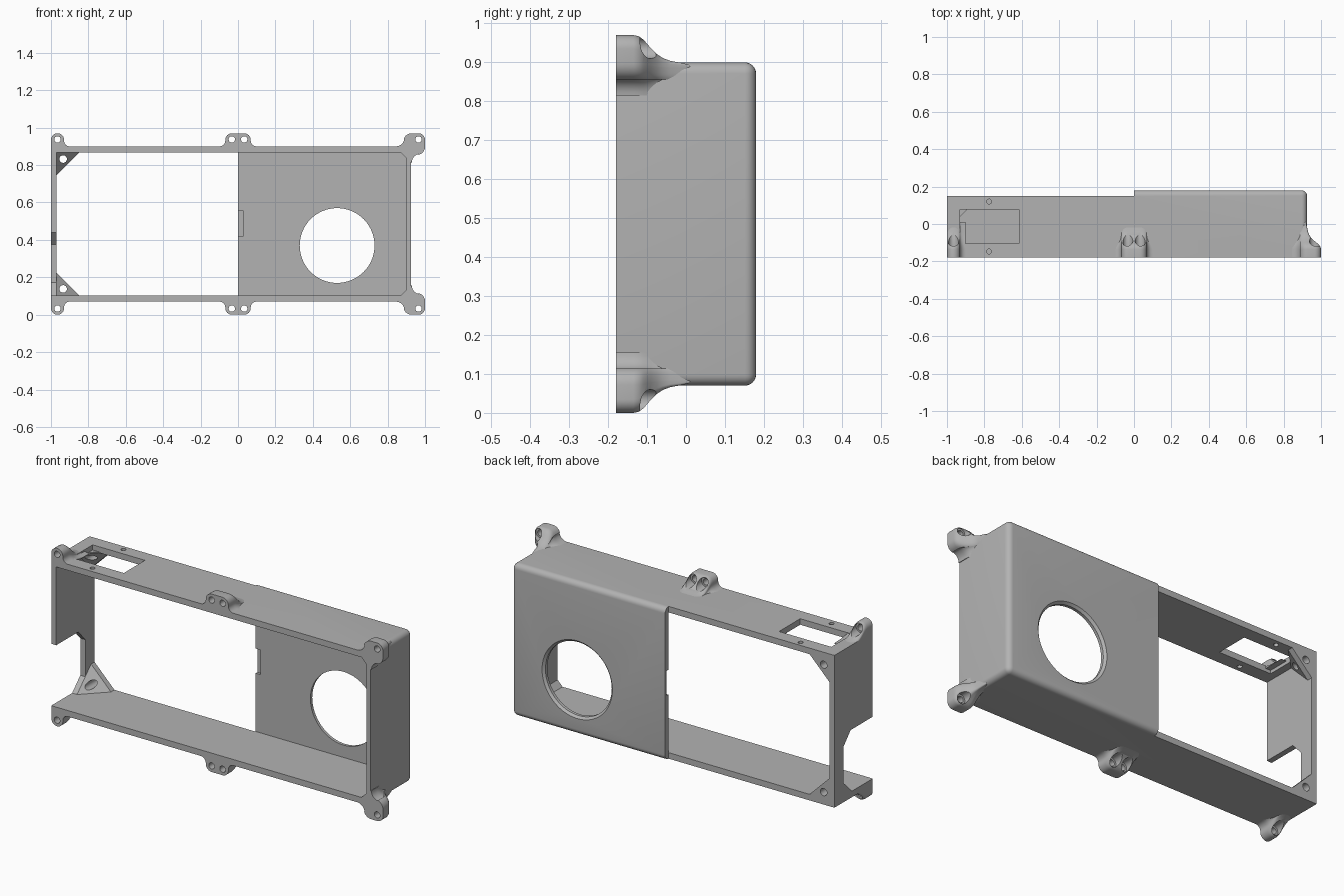
import bpy, bmesh
from math import sin, cos, pi, radians
from mathutils import Vector

cube = bpy.data.objects.get("Cube")
if cube:
    bpy.data.objects.remove(cube, do_unlink=True)

grey = bpy.data.materials.new("plain grey")
grey.use_nodes = True
tone = (0.45, 0.45, 0.45, 1)
grey.diffuse_color = tone
grey.node_tree.nodes["Principled BSDF"].inputs["Base Color"].default_value = tone

MID = 0.485            # height of the mirror plane
FRONT, STEP, BACK = -0.18, 0.15, 0.18


def loft(name, sections):
    """Skin equal-length (x, z) outlines given as (y, outline) pairs."""
    bm = bmesh.new()
    rings = [[bm.verts.new((x, y, z)) for x, z in pts] for y, pts in sections]
    for a, b in zip(rings, rings[1:]):
        for i in range(len(a)):
            j = (i + 1) % len(a)
            bm.faces.new((a[i], a[j], b[j], b[i]))
    bm.faces.new(rings[0])
    bm.faces.new(rings[-1])
    bmesh.ops.recalc_face_normals(bm, faces=bm.faces)
    mesh = bpy.data.meshes.new(name)
    bm.to_mesh(mesh)
    bm.free()
    mesh.materials.append(grey)
    ob = bpy.data.objects.new(name, mesh)
    bpy.context.collection.objects.link(ob)
    return ob


def rect(x0, x1, z0, z1):
    return [(x0, z0), (x1, z0), (x1, z1), (x0, z1)]


def box(name, x0, x1, y0, y1, z0, z1):
    return loft(name, [(y0, rect(x0, x1, z0, z1)), (y1, rect(x0, x1, z0, z1))])


def arc(cx, cz, r, a0, a1, n=6):
    return [(cx + r * cos(radians(a0 + (a1 - a0) * i / n)),
             cz + r * sin(radians(a0 + (a1 - a0) * i / n))) for i in range(n + 1)]


def bore(cx, cz, stations, n=32):
    """Round cutter along y, from (y, radius) stations."""
    return loft("cutter", [(y, arc(cx, cz, r, 0, 360, n)[:-1]) for y, r in stations])


def activate(ob):
    bpy.ops.object.select_all(action="DESELECT")
    ob.select_set(True)
    bpy.context.view_layer.objects.active = ob


def cut(ob, cutter):
    cutter.hide_render = True
    mod = ob.modifiers.new("cut", "BOOLEAN")
    mod.operation, mod.solver, mod.object = "DIFFERENCE", "EXACT", cutter
    activate(ob)
    bpy.ops.object.modifier_apply(modifier=mod.name)
    bpy.data.objects.remove(cutter, do_unlink=True)


def finish(ob):
    activate(ob)
    bpy.ops.object.shade_smooth_by_angle(angle=radians(35))


def flip(pts):
    return [(x, 2 * MID - z) for x, z in pts]


# Housing: block with rounded back and right edges
housing = box("housing", -1, 0.925, FRONT, BACK, 0.07, 0.90)
bm = bmesh.new()
bm.from_mesh(housing.data)
edges = []
for e in bm.edges:
    m = (e.verts[0].co + e.verts[1].co) / 2
    if m.y > 0.17 and m.x > -0.9 or m.x > 0.9 and abs(m.y) < 0.1 and abs(m.z - MID) > 0.3:
        edges.append(e)
bmesh.ops.bevel(bm, geom=edges, offset=0.029, segments=6, profile=0.5, affect="EDGES")
bm.to_mesh(housing.data)
bm.free()

# Lower left half, then the hollow with chamfered right corners
cut(housing, box("cutter", -1.5, 0, STEP, 0.5, -0.5, 1.5))
c = 0.03
cavity = [(-0.97, 0.103), (0.90 - c, 0.103), (0.90, 0.103 + c),
          (0.90, 0.867 - c), (0.90 - c, 0.867), (-0.97, 0.867)]
cut(housing, loft("cutter", [(-0.4, cavity), (STEP + 0.002, cavity)]))

# Round opening with softened outer rim, and latch recess in the back panel
rim = [(BACK - 0.012 * cos(t * pi / 8), 0.2 + 0.012 * (1 - sin(pi / 2 - t * pi / 8)))
       for t in range(5)]
cut(housing, bore(0.53, 0.37, [(0, 0.2)] + rim + [(0.25, 0.212)], 64))
cut(housing, box("cutter", -0.05, 0.03, 0.1, 0.167, 0.42, 0.555))

# Top window with two small screw holes
cut(housing, box("cutter", -0.93, -0.615, -0.105, 0.077, 0.8, 1))
for y in (0.12, -0.147):
    hole = bore(0, 0, [(-0.1, 0.013), (0.1, 0.013)], 24)
    hole.rotation_euler.x = pi / 2
    hole.location = (-0.775, y, 0.9)
    bpy.context.view_layer.update()
    cut(housing, hole)

# Left wall cut-out, profile in (y, z)
notch = [(-0.3, 0.44), (0.01, 0.44), (0.07, 0.375), (0.07, 0.173), (0, 0.103), (-0.3, 0.103)]
cutter = loft("cutter", [(-0.1, notch), (0.1, notch)])
cutter.rotation_euler.z = pi / 2
cutter.location.x = -1
bpy.context.view_layer.update()
cut(housing, cutter)
finish(housing)


# Corner gussets: plate at the back tapering forward into the corner
def gusset_outline(s):
    return [(-0.975, 0.872), (-0.97 + s, 0.872), (-0.97 + s, 0.867),
            (-0.97, 0.867 - s), (-0.975, 0.867 - s)]


for side, mirror in (("upper", lambda p: p), ("lower", flip)):
    gusset = loft(side + "_gusset", [(y, mirror(gusset_outline(s)))
                                     for y, s in ((STEP, 0.12), (0.12, 0.12), (0, 0.001))])
    (hx, hz), = mirror([(-0.935, 0.832)])
    cut(gusset, bore(hx, hz, [(-0.1, 0.02), (0.3, 0.02)]))
    finish(gusset)


# Mounting ears: outline shrinks into the housing along a flared curve
flare = [(FRONT, 1), (-0.135, 1), (-0.122, 0.97), (-0.11, 0.87), (-0.1, 0.74), (-0.09, 0.6),
         (-0.075, 0.43), (-0.06, 0.31), (-0.04, 0.22), (-0.015, 0.17), (0.01, 0.1)]


def shrink(p, k):
    base = Vector((min(p[0], 0.91), min(p[1], 0.885)))
    return tuple(base + (Vector(p) - base) * k)


def foot(x, sign):
    """Concave fillet where an ear meets the top wall."""
    pts = arc(x + sign * 0.03, 0.93, 0.03, 270, 270 - sign * 90)
    return [(x + sign * 0.03, 0.885)] + pts


left_ear = ([(-1, 0.885)] + arc(-0.965, 0.935, 0.035, 180, 0, 12)
            + foot(-0.93, 1)[::-1])
middle_ear = (foot(-0.068, -1) + arc(-0.033, 0.935, 0.035, 180, 90)
              + arc(0.033, 0.935, 0.035, 90, 0) + foot(0.068, 1)[::-1])
half = ([(0.85, 0.885)] + arc(0.845, 0.945, 0.045, 270, 345)
        + arc(0.928, 0.926, 0.044, 160, 90))
tip = arc(0.965, 0.935, 0.035, 90, 45, 4)
half += tip
# Mirror the corner ear across its diagonal
right_ear = half + [(z + 0.03, x - 0.03) for x, z in half[-2::-1]] + [(0.885, 0.87)]

ears = {"left_ear": (left_ear, [-0.965]), "middle_ear": (middle_ear, [-0.033, 0.033]),
        "right_ear": (right_ear, [0.965])}
for name, (outline, holes) in ears.items():
    for side, mirror in (("upper_", lambda p: p), ("lower_", flip)):
        ear = loft(side + name, [(y, mirror([shrink(p, k) for p in outline]))
                                 for y, k in flare])
        for x in holes:
            (hx, hz), = mirror([(x, 0.937)])
            cut(ear, bore(hx, hz, [(-0.3, 0.017), (-0.125, 0.017),
                                   (-0.125, 0.027), (0.1, 0.027)]))
        finish(ear)
